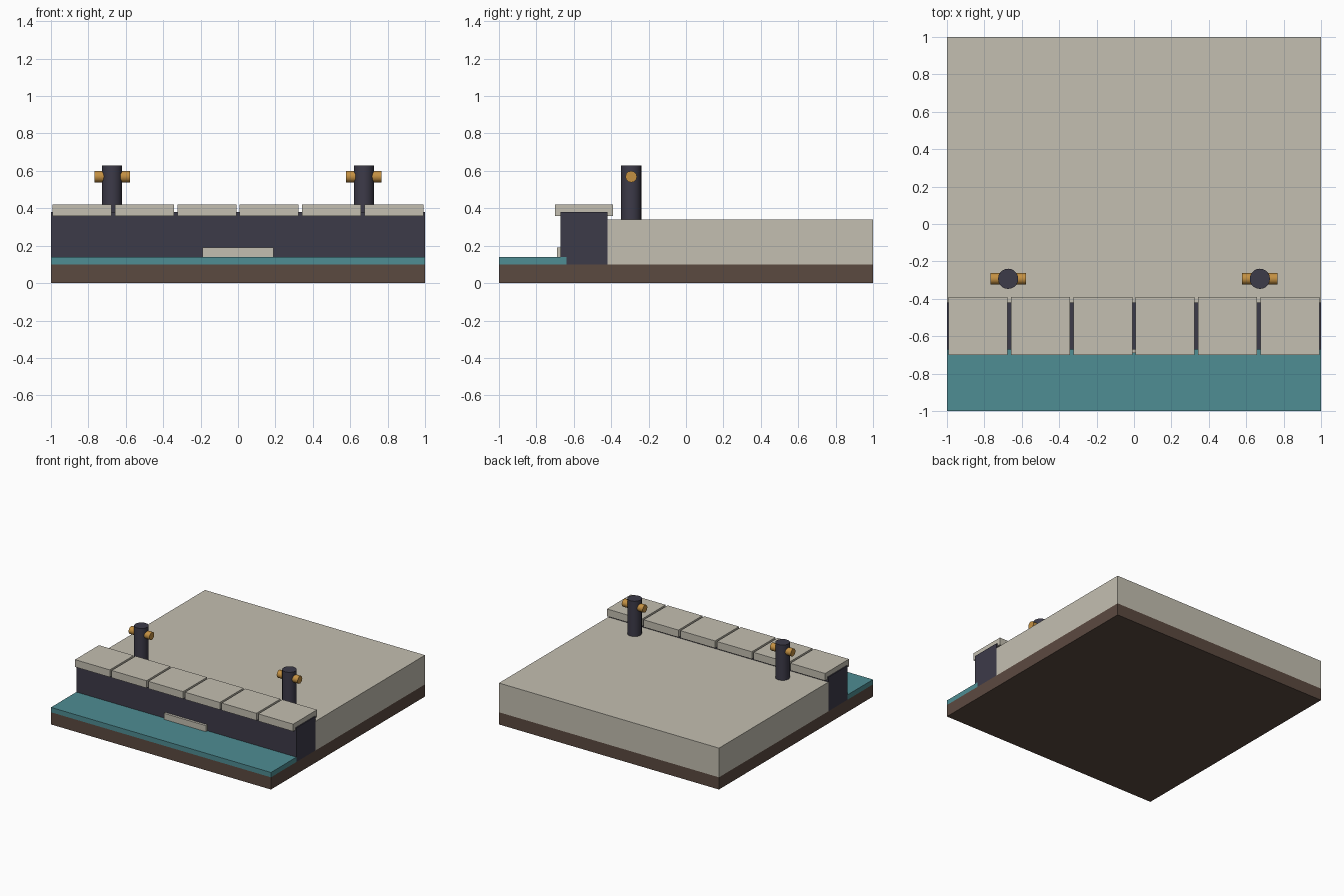
import bpy, math

if "Cube" in bpy.data.objects:
    bpy.data.objects.remove(bpy.data.objects["Cube"])

def material(name, rgb):
    m = bpy.data.materials.new(name)
    m.diffuse_color = (*rgb, 1)
    m.use_nodes = True
    m.node_tree.nodes["Principled BSDF"].inputs["Base Color"].default_value = m.diffuse_color
    return m

STONE = material("pale stone", (0.55, 0.52, 0.44))
WALL = material("dark slate", (0.046, 0.043, 0.066))
WATER = material("teal water", (0.077, 0.266, 0.292))
EARTH = material("brown earth", (0.105, 0.068, 0.051))
BRASS = material("brass", (0.55, 0.28, 0.055))

def box(name, x, y, z, mat):
    bpy.ops.mesh.primitive_cube_add(size=1, location=[sum(r) / 2 for r in (x, y, z)])
    o = bpy.context.object
    o.name = name
    o.scale = [r[1] - r[0] for r in (x, y, z)]
    bpy.ops.object.transform_apply(location=False, rotation=False, scale=True)
    o.data.materials.append(mat)
    return o

def cylinder(name, loc, radius, depth, sides, mat, rot=(0, 0, 0)):
    bpy.ops.mesh.primitive_cylinder_add(vertices=sides, radius=radius, depth=depth,
                                        location=loc, rotation=rot)
    o = bpy.context.object
    o.name = name
    o.data.materials.append(mat)
    bpy.ops.object.shade_smooth_by_angle(angle=math.radians(40))
    return o

# Ground slab, water strip, quay wall and paved deck
box("ground_base", (-1, 1), (-1, 1), (0, 0.10), EARTH)
box("water", (-1, 1), (-1, -0.64), (0.10, 0.14), WATER)
box("quay_wall", (-1, 1), (-0.67, -0.42), (0.10, 0.38), WALL)
box("quay_deck", (-1, 1), (-0.42, 1), (0.10, 0.34), STONE)

# Row of coping stones along the wall
for i in range(6):
    cx = (i - 2.5) / 3
    box(f"coping_stone_{i + 1}", (cx - 0.158, cx + 0.158), (-0.70, -0.39), (0.36, 0.42), STONE)

# Low stone ledge at the waterline
box("waterline_ledge", (-0.19, 0.19), (-0.69, -0.66), (0.13, 0.19), STONE)

# Mooring bollards with brass cross bars
for side, label in ((-1, "left"), (1, "right")):
    x = side * 0.673
    cylinder(f"bollard_{label}", (x, -0.293, 0.485), 0.054, 0.29, 20, WALL)
    cylinder(f"bollard_bar_{label}", (x, -0.293, 0.569), 0.031, 0.19, 12, BRASS,
             (0, math.pi / 2, 0))
